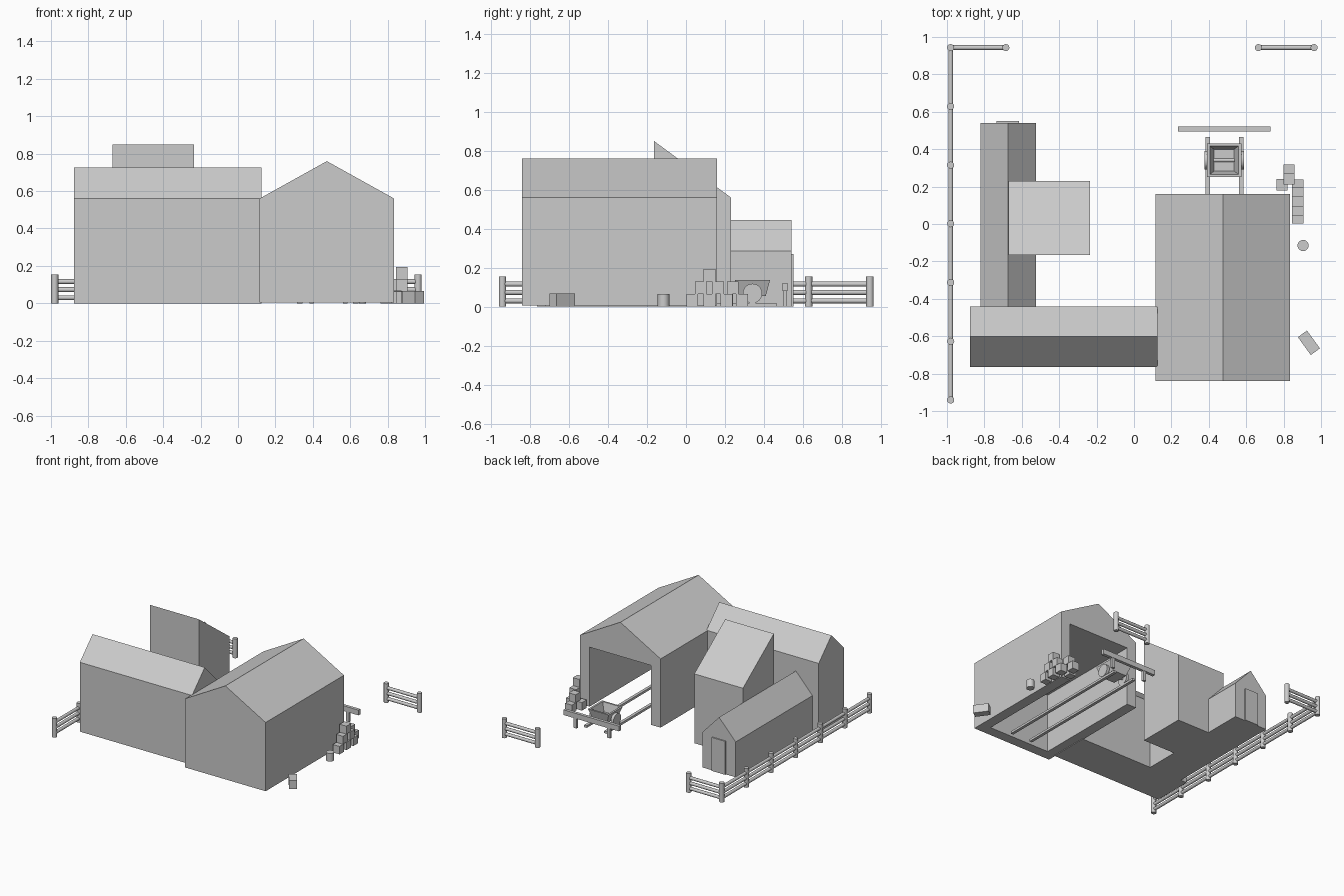
import bpy, bmesh, math
from mathutils import Matrix, Vector

if "Cube" in bpy.data.objects:
    bpy.data.objects.remove(bpy.data.objects["Cube"])


def finish(name, bm):
    bmesh.ops.recalc_face_normals(bm, faces=bm.faces)
    me = bpy.data.meshes.new(name)
    bm.to_mesh(me)
    bm.free()
    ob = bpy.data.objects.new(name, me)
    bpy.context.collection.objects.link(ob)
    return ob


def prism(name, profile, axis, a, b):
    """Extrude a profile of (horizontal, z) points along x or y from a to b."""
    bm = bmesh.new()
    put = (lambda u, z: (a, u, z)) if axis == 'x' else (lambda u, z: (u, a, z))
    face = bm.faces.new([bm.verts.new(put(u, z)) for u, z in profile])
    new = bmesh.ops.extrude_face_region(bm, geom=[face])['geom']
    off = Vector((b - a, 0, 0)) if axis == 'x' else Vector((0, b - a, 0))
    bmesh.ops.translate(bm, vec=off, verts=[g for g in new if isinstance(g, bmesh.types.BMVert)])
    return finish(name, bm)


def gable(name, axis, u0, u1, eave, ridge, a, b, z0=0.0):
    return prism(name, [(u0, z0), (u1, z0), (u1, eave), ((u0 + u1) / 2, ridge), (u0, eave)], axis, a, b)


def box(name, x0, x1, y0, y1, z0, z1, turn=0):
    bm = bmesh.new()
    bmesh.ops.create_cube(bm, size=1, matrix=Matrix.Translation(((x0 + x1) / 2, (y0 + y1) / 2, (z0 + z1) / 2))
                          @ Matrix.Rotation(math.radians(turn), 4, 'Z')
                          @ Matrix.Diagonal((x1 - x0, y1 - y0, z1 - z0, 1)))
    return finish(name, bm)


def rod(name, p, q, r, sides=12):
    p, q = Vector(p), Vector(q)
    bm = bmesh.new()
    bmesh.ops.create_cone(bm, cap_ends=True, segments=sides, radius1=r, radius2=r, depth=(q - p).length,
                          matrix=Matrix.Translation((p + q) / 2)
                          @ (q - p).to_track_quat('Z', 'Y').to_matrix().to_4x4())
    ob = finish(name, bm)
    for f in ob.data.polygons:
        f.use_smooth = len(f.vertices) == 4
    ob.data.set_sharp_from_angle(angle=math.radians(40))
    return ob


def fence(name, posts):
    for i, (x, y) in enumerate(posts):
        rod(f"{name}_post_{i}", (x, y, 0), (x, y, 0.155), 0.019)
        if i:
            px, py = posts[i - 1]
            for j, z in enumerate((0.03, 0.073, 0.116)):
                rod(f"{name}_rail_{i}_{j}", (px, py, z), (x, y, z), 0.013)


# Main barn, hollowed from below and open at the back
barn = gable("main_barn", 'y', 0.115, 0.835, 0.56, 0.76, -0.84, 0.16, 0.005)
cutter = box("barn_cutter", 0.20, 0.75, -0.755, 0.30, -0.2, 0.485)
cutter.hide_render = True
mod = barn.modifiers.new("hollow", 'BOOLEAN')
mod.operation, mod.solver, mod.object = 'DIFFERENCE', 'EXACT', cutter
bpy.context.view_layer.objects.active = barn
bpy.ops.object.modifier_apply(modifier=mod.name)
bpy.data.objects.remove(cutter)

# Side wing, lean-to tower and low shed with door
gable("side_wing", 'x', -0.765, -0.44, 0.56, 0.725, -0.878, 0.125)
prism("lean_to_tower", [(-0.165, 0), (0.23, 0), (0.23, 0.56), (-0.165, 0.85)], 'x', -0.67, -0.235)
gable("low_shed", 'y', -0.822, -0.525, 0.285, 0.445, -0.45, 0.54)
box("shed_door", -0.735, -0.615, 0.53, 0.55, 0, 0.27)

# Fences around the yard
fence("long_fence", [(-0.98, 0.943 - i * 0.314) for i in range(7)])
fence("back_left_fence", [(-0.98, 0.943), (-0.685, 0.943)])
fence("back_right_fence", [(0.665, 0.943), (0.963, 0.943)])

# Track with end stop
for side, x in (("left", 0.393), ("right", 0.573)):
    box(f"track_rail_{side}", x - 0.012, x + 0.012, -0.72, 0.465, 0, 0.018)
box("buffer_beam", 0.235, 0.73, 0.495, 0.52, 0.08, 0.122)
for side, x in (("left", 0.33), ("right", 0.63)):
    box(f"buffer_post_{side}", x - 0.014, x + 0.014, 0.498, 0.517, 0, 0.085)

# Mine-style cart: tapered tub with recessed inside, and two wheels
CX, CY = 0.482, 0.341
bm = bmesh.new()
loops = []
for hx, hy, z in ((0.062, 0.068, 0.055), (0.093, 0.09, 0.137), (0.077, 0.076, 0.137), (0.053, 0.058, 0.068)):
    loops.append([bm.verts.new((CX + sx * hx, CY + sy * hy, z))
                  for sx, sy in ((-1, -1), (1, -1), (1, 1), (-1, 1))])
for lo, hi in zip(loops, loops[1:]):
    for i in range(4):
        bm.faces.new((lo[i], lo[(i + 1) % 4], hi[(i + 1) % 4], hi[i]))
bm.faces.new(loops[0])
bm.faces.new(loops[-1])
finish("cart_tub", bm)
for side, s in (("left", -1), ("right", 1)):
    rod(f"cart_wheel_{side}", (CX + s * 0.083, CY, 0.068), (CX + s * 0.106, CY, 0.068), 0.05, 24)
rod("cart_axle", (CX - 0.09, CY, 0.068), (CX + 0.09, CY, 0.068), 0.01)

# Stacked crates (x, y, level)
S = 0.03
crates = [(0.876, 0.12 + (i - (2 - k) / 2) * 0.088, k) for k in range(3) for i in range(3 - k)]
crates += [(0.792, 0.21, 0), (0.828, 0.287, 0), (0.828, 0.24, 1)]
for n, (x, y, k) in enumerate(crates):
    box(f"crate_{n}", x - S, x + S, y - S, y + S, k * 0.065, k * 0.065 + 0.064)

# Drum and loose long crate
rod("drum", (0.904, -0.115, 0), (0.904, -0.115, 0.065), 0.03, 16)
box("long_crate", 0.935 - 0.059, 0.935 + 0.059, -0.635 - 0.03, -0.635 + 0.03, 0, 0.067, -54)
